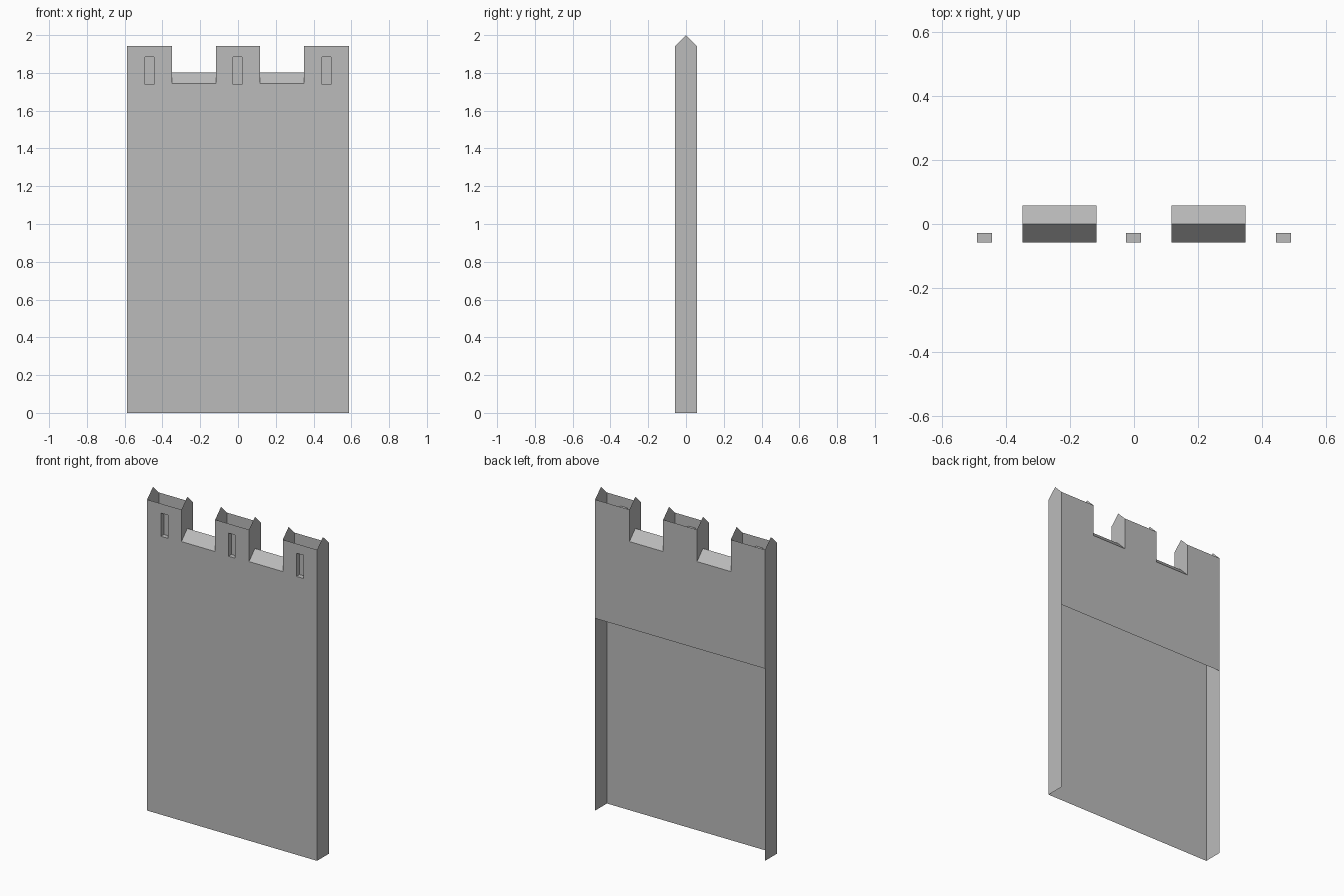
import bpy, bmesh
from mathutils import Vector

if "Cube" in bpy.data.objects:
    bpy.data.objects.remove(bpy.data.objects["Cube"])

W, D = 0.587, 0.058              # half width, half depth
TOP, PEAK = 1.942, 2.0           # merlon shoulder and tip heights
SILL, RIDGE = 1.743, 1.803       # notch edge and ridge heights
BACK_Z = 1.2                     # the back is open below this height
NOTCHES = [(-0.35, -0.117), (0.117, 0.35)]
SLITS = [-0.468, -0.002, 0.468]
SW, SD, S0, S1 = 0.0235, 0.03, 1.738, 1.883   # slit half width, depth, bottom, top

stone = bpy.data.materials.new("grey stone")
stone.diffuse_color = (0.5, 0.5, 0.5, 1)
stone.use_nodes = True
stone.node_tree.nodes["Principled BSDF"].inputs["Base Color"].default_value = stone.diffuse_color


def make(name, polys):
    """Object from (points, outward direction) flat polygons."""
    bm = bmesh.new()
    for pts, out in polys:
        f = bm.faces.new([bm.verts.new(p) for p in pts])
        f.normal_update()
        if f.normal.dot(Vector(out)) < 0:
            f.normal_flip()
    bmesh.ops.remove_doubles(bm, verts=bm.verts, dist=1e-5)
    me = bpy.data.meshes.new(name)
    bm.to_mesh(me)
    bm.free()
    me.materials.append(stone)
    ob = bpy.data.objects.new(name, me)
    bpy.context.collection.objects.link(ob)
    return ob


def panel(x0, x1, z0, z1, y, out):
    return ([(x0, y, z0), (x1, y, z0), (x1, y, z1), (x0, y, z1)], (0, out, 0))


def gable(x, low, out):
    """Pointed end plate; 'low' is its lower outline in (y, z)."""
    yz = low + [(D, TOP), (0, PEAK), (-D, TOP)]
    return ([(x, y, z) for y, z in yz], (out, 0, 0))


# Merlon spans between the notches
edges = [-W] + [x for n in NOTCHES for x in n] + [W]
merlons = list(zip(edges[0::2], edges[1::2]))

# Front wall with slit openings
front = [panel(-W, W, 0, S0, -D, -1)]
for (a, b), c in zip(merlons, SLITS):
    front += [panel(a, c - SW, S0, TOP, -D, -1),
              panel(c + SW, b, S0, TOP, -D, -1),
              panel(c - SW, c + SW, S1, TOP, -D, -1)]
for a, b in NOTCHES:
    front.append(panel(a, b, S0, SILL, -D, -1))
make("front_wall", front)

# Back wall, upper part only
back = [panel(-W, W, BACK_Z, SILL, D, 1)]
back += [panel(a, b, SILL, TOP, D, 1) for a, b in merlons]
make("back_wall", back)

# Outer side walls
for s, side in ((-1, "left"), (1, "right")):
    make(side + "_wall", [gable(s * W, [(-D, 0), (D, 0)], s)])

# Notches: merlon cheeks and ridged sill
for i, (a, b) in enumerate(NOTCHES, 1):
    low = [(-D, SILL), (0, RIDGE), (D, SILL)]
    make(f"merlon_cheeks_{i}", [gable(a, low, 1), gable(b, low, -1)])
    make(f"notch_sill_{i}", [
        ([(a, s * D, SILL), (b, s * D, SILL), (b, 0, RIDGE), (a, 0, RIDGE)], (0, s, 1))
        for s in (-1, 1)])

# Arrow slit recesses
for i, c in enumerate(SLITS, 1):
    a, b, y0, y1 = c - SW, c + SW, -D, -D + SD
    polys = [panel(a, b, S0, S1, y1, -1)]
    for x, o in ((a, 1), (b, -1)):
        polys.append(([(x, y0, S0), (x, y1, S0), (x, y1, S1), (x, y0, S1)], (o, 0, 0)))
    for z, o in ((S0, 1), (S1, -1)):
        polys.append(([(a, y0, z), (b, y0, z), (b, y1, z), (a, y1, z)], (0, 0, o)))
    make(f"arrow_slit_{i}", polys)
